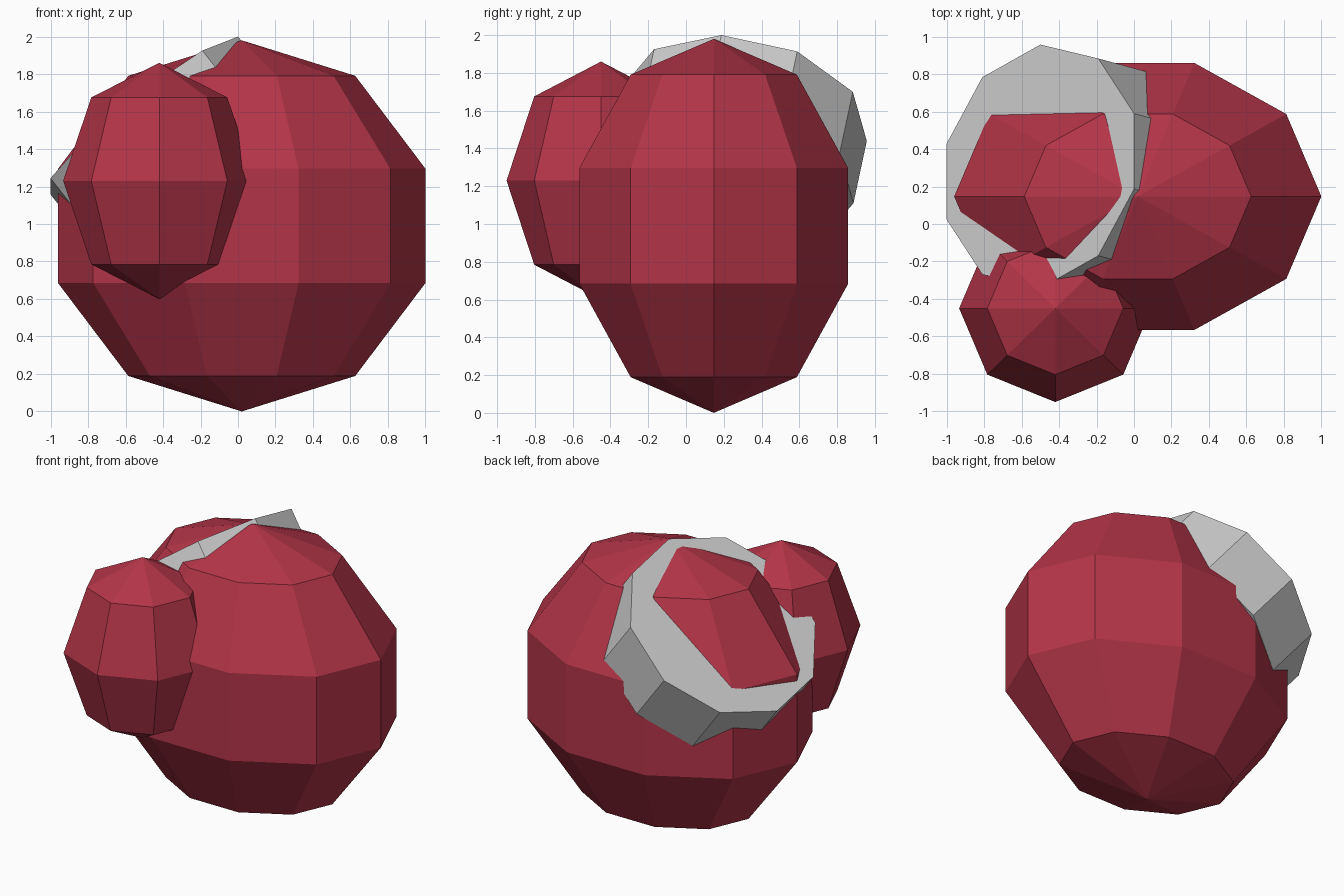
import bpy, bmesh
from math import sin, cos, pi, tau
from mathutils import Matrix, Vector

if "Cube" in bpy.data.objects:
    bpy.data.objects.remove(bpy.data.objects["Cube"])

red = bpy.data.materials.new("deep_red")
red.diffuse_color = (0.45, 0.035, 0.065, 1)
red.use_nodes = True
red.node_tree.nodes["Principled BSDF"].inputs["Base Color"].default_value = red.diffuse_color


def lathe(name, profile, sides, matrix, material=None):
    """Spin an (r, z) profile around z, starting on +x, then place it."""
    bm = bmesh.new()
    verts = [bm.verts.new((r, 0, z)) for r, z in profile]
    edges = [bm.edges.new(pair) for pair in zip(verts, verts[1:])]
    bmesh.ops.spin(bm, geom=verts + edges, cent=(0, 0, 0), axis=(0, 0, 1),
                   angle=tau, steps=sides, use_duplicate=False)
    bmesh.ops.remove_doubles(bm, verts=bm.verts[:], dist=1e-4)
    bmesh.ops.dissolve_limit(bm, angle_limit=0.01, verts=bm.verts[:], edges=bm.edges[:])
    bm.transform(matrix)
    bmesh.ops.recalc_face_normals(bm, faces=bm.faces[:])
    mesh = bpy.data.meshes.new(name)
    bm.to_mesh(mesh)
    bm.free()
    if material:
        mesh.materials.append(material)
    obj = bpy.data.objects.new(name, mesh)
    bpy.context.collection.objects.link(obj)
    return obj


def ball(name, centre, radii, sides, rings):
    arc = [(sin(pi * i / rings), cos(pi * i / rings)) for i in range(rings + 1)]
    arc[0], arc[-1] = (0, 1), (0, -1)
    place = Matrix.Translation(centre) @ Matrix.Diagonal((*radii, 1))
    return lathe(name, arc, sides, place, red)


# Large body and small front lobe
ball("body", (0.02, 0.147, 0.99), (1.03, 0.787, 0.99), 10, 5)
ball("front_lobe", (-0.42, -0.45, 1.23), (0.513, 0.5, 0.63), 8, 4)

# Tilted ten-sided collar disc, pierced by the body
normal = Vector((-0.611, 0.166, 0.774)).normalized()
u = Vector((1, 0, 0)).cross(normal).normalized()
if u.y < 0:
    u = -u
v = normal.cross(u)
tilt = Matrix((u, v, normal)).transposed().to_4x4()
lathe("collar_disc", [(0, 0), (0.665, 0), (0.665, -0.425), (0, -0.425)], 10,
      Matrix.Translation((-0.5, 0.307, 1.579)) @ tilt)
